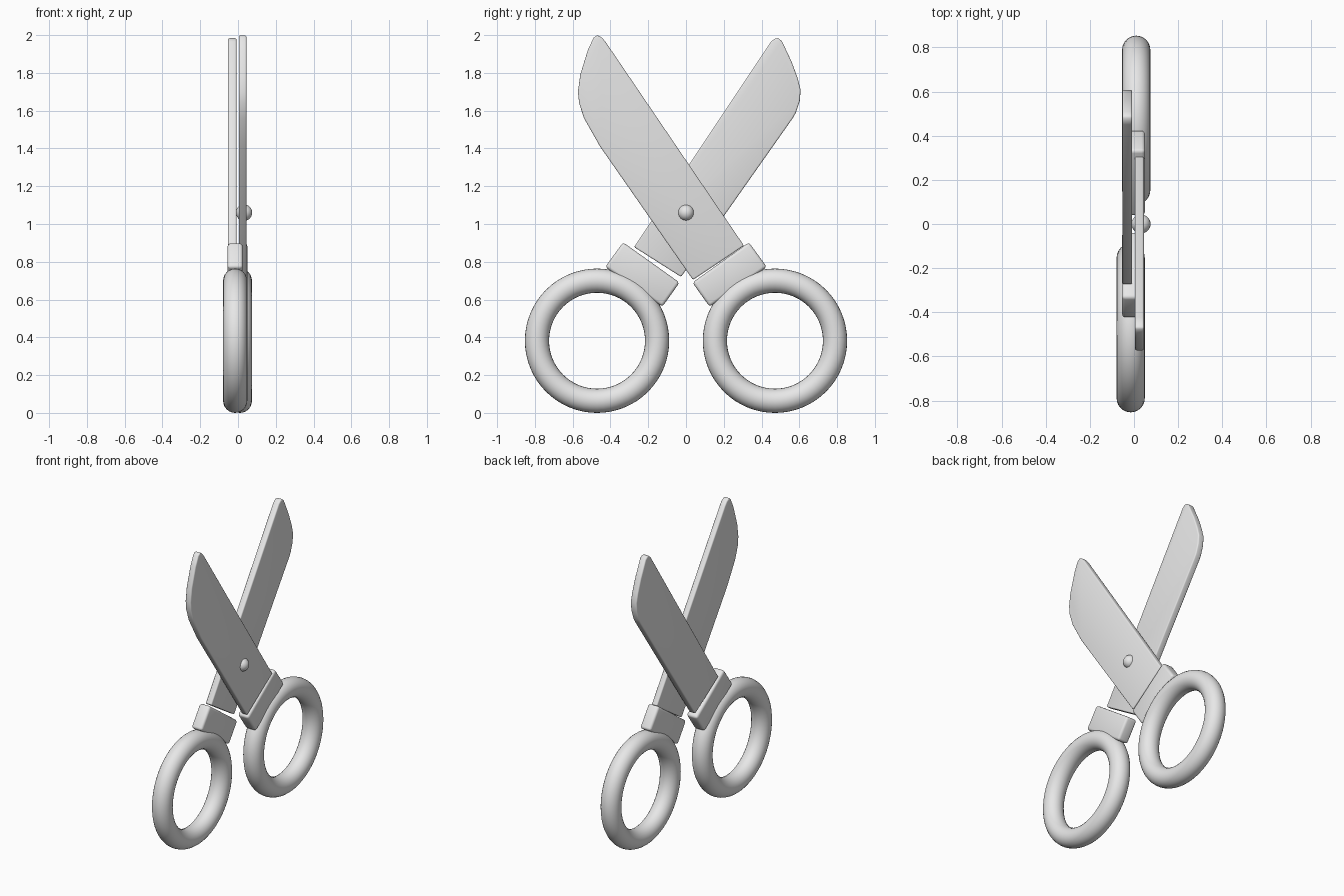
import bpy
import bmesh
import math
from mathutils import Vector

if "Cube" in bpy.data.objects:
    bpy.data.objects.remove(bpy.data.objects["Cube"], do_unlink=True)

grey = bpy.data.materials.new("plain_grey")
grey.use_nodes = True
grey.diffuse_color = (0.8, 0.8, 0.8, 1)
grey.node_tree.nodes["Principled BSDF"].inputs["Base Color"].default_value = (0.8, 0.8, 0.8, 1)


def finish(obj, name):
    """Name the active part, colour it and smooth it."""
    obj.name = name
    obj.data.name = name
    obj.data.materials.append(grey)
    bpy.ops.object.select_all(action="DESELECT")
    obj.select_set(True)
    bpy.context.view_layer.objects.active = obj
    bpy.ops.object.shade_smooth_by_angle(angle=math.radians(35))


def plate(name, outline, x_low, x_high, bevel):
    """Extrude a (y, z) outline along x and round its hard edges."""
    bm = bmesh.new()
    base = bm.faces.new([bm.verts.new((x_low, y, z)) for y, z in outline])
    top = bmesh.ops.extrude_face_region(bm, geom=[base])["geom"]
    verts = [v for v in top if isinstance(v, bmesh.types.BMVert)]
    bmesh.ops.translate(bm, verts=verts, vec=Vector((x_high - x_low, 0, 0)))
    bmesh.ops.recalc_face_normals(bm, faces=bm.faces[:])
    hard = [e for e in bm.edges if e.calc_face_angle(0) > math.radians(40)]
    bmesh.ops.bevel(bm, geom=hard, offset=bevel, segments=3, profile=0.5,
                    affect="EDGES", clamp_overlap=True)
    mesh = bpy.data.meshes.new(name)
    bm.to_mesh(mesh)
    bm.free()
    obj = bpy.data.objects.new(name, mesh)
    bpy.context.collection.objects.link(obj)
    finish(obj, name)


# Blades, each a flat plate with a curved tip
outer_blade = [(0.037, 0.704), (0.307, 0.885), (-0.423, 1.96), (-0.444, 1.986),
               (-0.47, 2.0), (-0.49, 1.985), (-0.52, 1.92), (-0.56, 1.79),
               (-0.572, 1.7), (-0.566, 1.64), (-0.54, 1.56), (-0.455, 1.41)]
inner_blade = [(-0.026, 0.72), (-0.275, 0.878), (0.45, 1.965), (0.468, 1.98),
               (0.487, 1.985), (0.508, 1.968), (0.56, 1.857), (0.592, 1.77),
               (0.607, 1.71), (0.602, 1.65), (0.582, 1.59), (0.565, 1.56)]
plate("outer_blade", outer_blade, 0.004, 0.045, 0.008)
plate("inner_blade", inner_blade, -0.053, -0.008, 0.008)

# Handle collars and finger rings, mirrored front to back
collar = [(0.034, 0.69), (0.333, 0.903), (0.428, 0.772), (0.125, 0.562)]
for side, label, x in ((1, "back", 0.01), (-1, "front", -0.015)):
    plate(label + "_collar", [(side * y, z) for y, z in collar],
          x - 0.04, x + 0.04, 0.016)
    bpy.ops.mesh.primitive_torus_add(
        major_radius=0.318, minor_radius=0.064, major_segments=64, minor_segments=24,
        location=(x, side * 0.471, 0.382), rotation=(0, math.pi / 2, 0))
    finish(bpy.context.object, label + "_finger_ring")

# Pivot rivet
bpy.ops.mesh.primitive_uv_sphere_add(segments=32, ring_count=16, radius=0.043,
                                     location=(0.032, 0, 1.06),
                                     rotation=(0, math.pi / 2, 0))
finish(bpy.context.object, "pivot_rivet")
